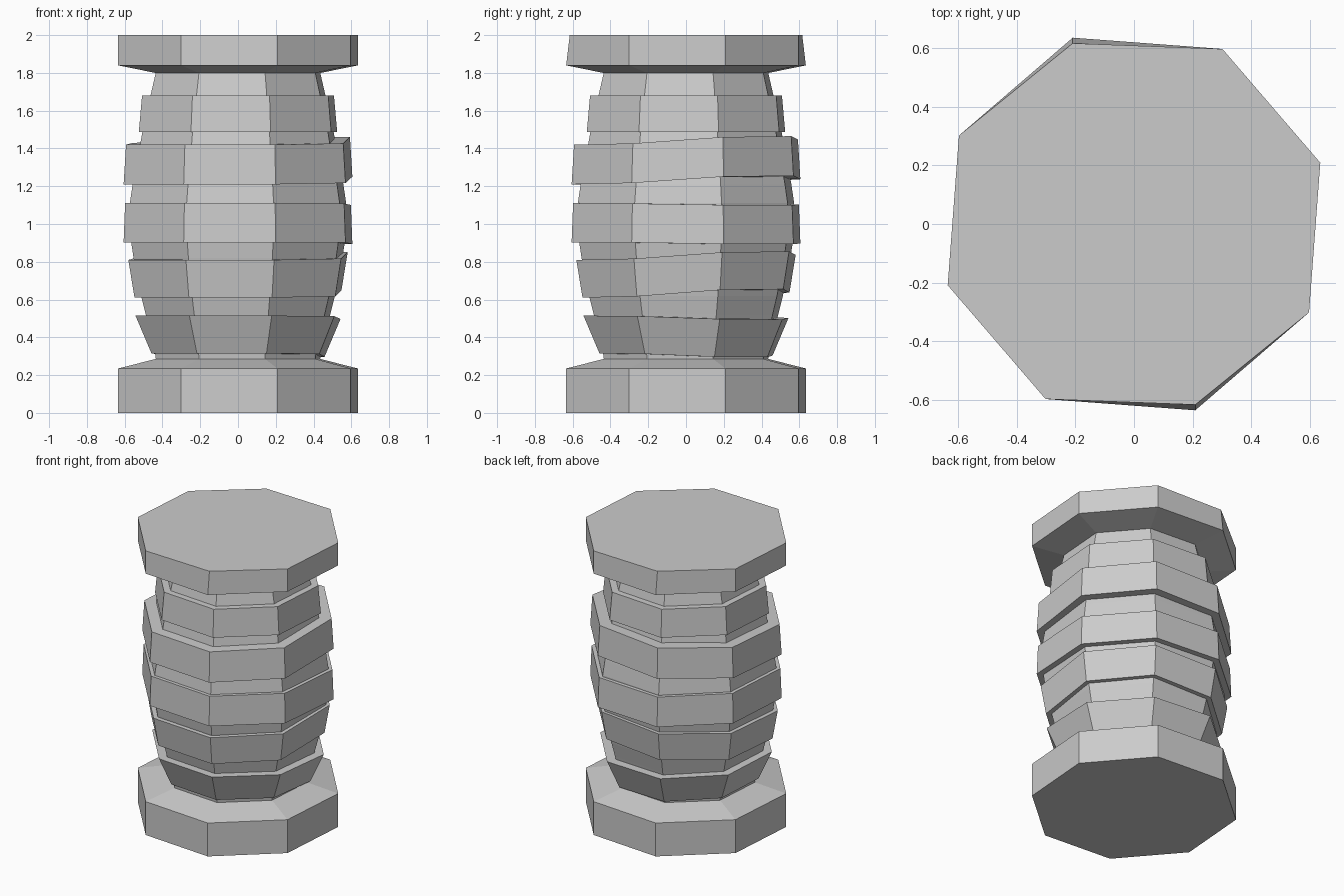
import bpy
import bmesh
from math import cos, sin, radians

cube = bpy.data.objects.get("Cube")
if cube:
    bpy.data.objects.remove(cube)

SIDES = 8
START = radians(18.2)
FLAT = cos(radians(17.5))      # half width of the octagon for a unit radius
LIFT = (0.9, 1, 0.6, 0.2, 0, 0, 0, 0.15)   # how far each corner follows a band's tilt

stone = bpy.data.materials.new("grey stone")
stone.use_nodes = True
grey = (0.6, 0.6, 0.6, 1)
stone.diffuse_color = grey
stone.node_tree.nodes["Principled BSDF"].inputs["Base Color"].default_value = grey


def octagon_stack(name, profile, tilt=0.0, edit=None):
    """Closed eight-sided solid through (half width, height) rings."""
    bm = bmesh.new()
    rings = []
    for half_width, z in profile:
        r = half_width / FLAT
        ring = []
        for i in range(SIDES):
            a = START + i * radians(360 / SIDES)
            ring.append(bm.verts.new((r * cos(a), r * sin(a), z + tilt * LIFT[i])))
        rings.append(ring)
    for low, high in zip(rings, rings[1:]):
        for i in range(SIDES):
            j = (i + 1) % SIDES
            bm.faces.new((low[i], low[j], high[j], high[i]))
    bm.faces.new(rings[0][::-1])
    bm.faces.new(rings[-1])
    if edit:
        edit(rings)
    mesh = bpy.data.meshes.new(name)
    bm.to_mesh(mesh)
    bm.free()
    mesh.materials.append(stone)
    obj = bpy.data.objects.new(name, mesh)
    bpy.context.collection.objects.link(obj)
    return obj


def pinch_top(rings):
    # two opposite top corners lean slightly inward
    for i in (2, 6):
        rings[-1][i].co.y *= 0.97


# Base slab with sloped shoulder, and the matching top slab
octagon_stack("base_slab", [(0.637, 0), (0.637, 0.235), (0.44, 0.285)])
octagon_stack("top_slab", [(0.44, 1.8), (0.637, 1.84), (0.637, 2)], edit=pinch_top)

# Barrel-shaped core
octagon_stack("core", [(0.435, 0.27), (0.44, 0.31), (0.49, 0.52), (0.515, 0.62),
                       (0.555, 0.82), (0.567, 0.9), (0.575, 1.11), (0.56, 1.21),
                       (0.52, 1.42), (0.508, 1.49), (0.465, 1.68), (0.435, 1.81)])

# Raised bands: bottom height, top height, bottom half width, top half width, tilt
bands = [
    (0.315, 0.515, 0.46, 0.545, -0.02),
    (0.61, 0.81, 0.55, 0.583, 0.045),
    (0.903, 1.11, 0.608, 0.6, -0.01),
    (1.21, 1.42, 0.608, 0.595, 0.045),
    (1.488, 1.68, 0.527, 0.51, 0.0),
]
for n, (z0, z1, w0, w1, tilt) in enumerate(bands, 1):
    octagon_stack(f"band_{n}", [(w0, z0), (w1, z1)], tilt)
